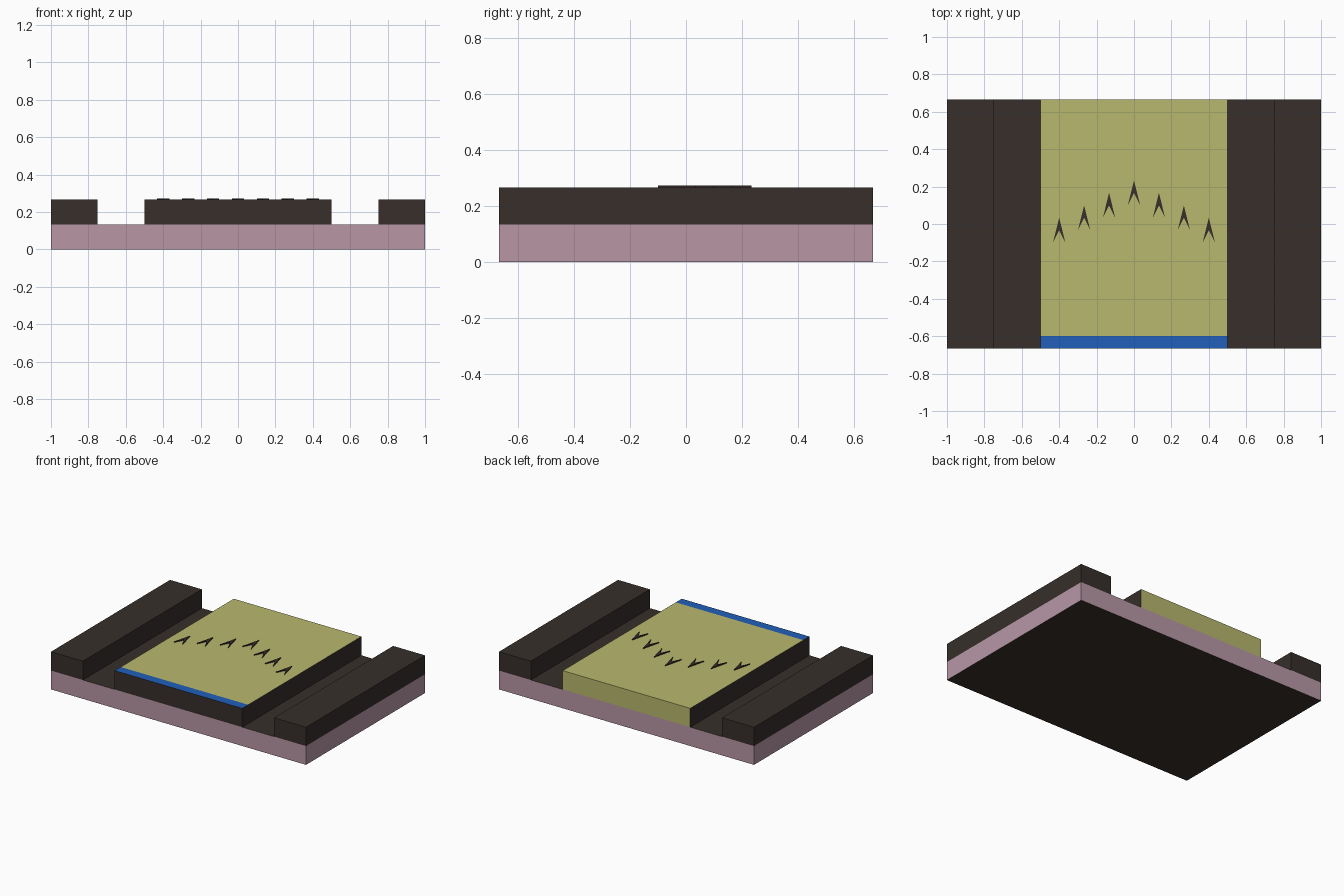
import bpy, bmesh

if "Cube" in bpy.data.objects:
    bpy.data.objects.remove(bpy.data.objects["Cube"])


def material(name, rgb):
    m = bpy.data.materials.new(name)
    m.diffuse_color = (*rgb, 1)
    m.use_nodes = True
    m.node_tree.nodes["Principled BSDF"].inputs["Base Color"].default_value = m.diffuse_color
    return m


DARK = material("dark", (0.038, 0.028, 0.024))
PINK = material("pink", (0.48, 0.31, 0.38))
OLIVE = material("olive", (0.48, 0.48, 0.156))
BLUE = material("blue", (0.015, 0.115, 0.485))
MATS = [DARK, PINK, OLIVE, BLUE]

D = 2 / 3        # half depth
Z1, Z2 = 2 / 15, 4 / 15   # base top, upper top


def prism(name, outline, z0, z1, paint=None, cut_y=None):
    """Extrude an outline upwards; paint(normal, centre) gives a material index."""
    bm = bmesh.new()
    face = bm.faces.new([bm.verts.new((x, y, z0)) for x, y in outline])
    ext = bmesh.ops.extrude_face_region(bm, geom=[face])["geom"]
    bmesh.ops.translate(bm, vec=(0, 0, z1 - z0),
                        verts=[v for v in ext if isinstance(v, bmesh.types.BMVert)])
    if cut_y is not None:
        bmesh.ops.bisect_plane(bm, geom=bm.verts[:] + bm.edges[:] + bm.faces[:],
                               plane_co=(0, cut_y, 0), plane_no=(0, 1, 0))
    bmesh.ops.recalc_face_normals(bm, faces=bm.faces[:])
    bm.normal_update()
    for f in bm.faces:
        f.material_index = paint(f.normal, f.calc_center_median()) if paint else 0
    mesh = bpy.data.meshes.new(name)
    bm.to_mesh(mesh)
    bm.free()
    for m in MATS:
        mesh.materials.append(m)
    ob = bpy.data.objects.new(name, mesh)
    bpy.context.collection.objects.link(ob)
    return ob


def rect(x0, x1):
    return [(x0, -D), (x1, -D), (x1, D), (x0, D)]


# Base slab: pink sides, dark top and bottom
prism("base_slab", rect(-1, 1), 0, Z1, lambda n, c: 0 if abs(n.z) > 0.5 else 1)

# Side rails
prism("left_rail", rect(-1, -0.75), Z1, Z2)
prism("right_rail", rect(0.75, 1), Z1, Z2)


# Raised centre deck: olive top and back, blue strip along the front edge
def deck_paint(n, c):
    if n.z > 0.5:
        return 2 if c.y > -0.6 else 3
    return 2 if n.y > 0.5 else 0


prism("centre_deck", rect(-0.5, 0.5), Z1, Z2, deck_paint, cut_y=-0.6)

# Arrow markers in a V formation
for i in range(-3, 4):
    x, tip = i * 2 / 15, 0.233 - abs(i) / 15
    prism(f"arrow_marker_{i + 4}",
          [(x, tip), (x - 0.033, tip - 0.133), (x, tip - 0.067), (x + 0.033, tip - 0.133)],
          Z2, Z2 + 0.007)
